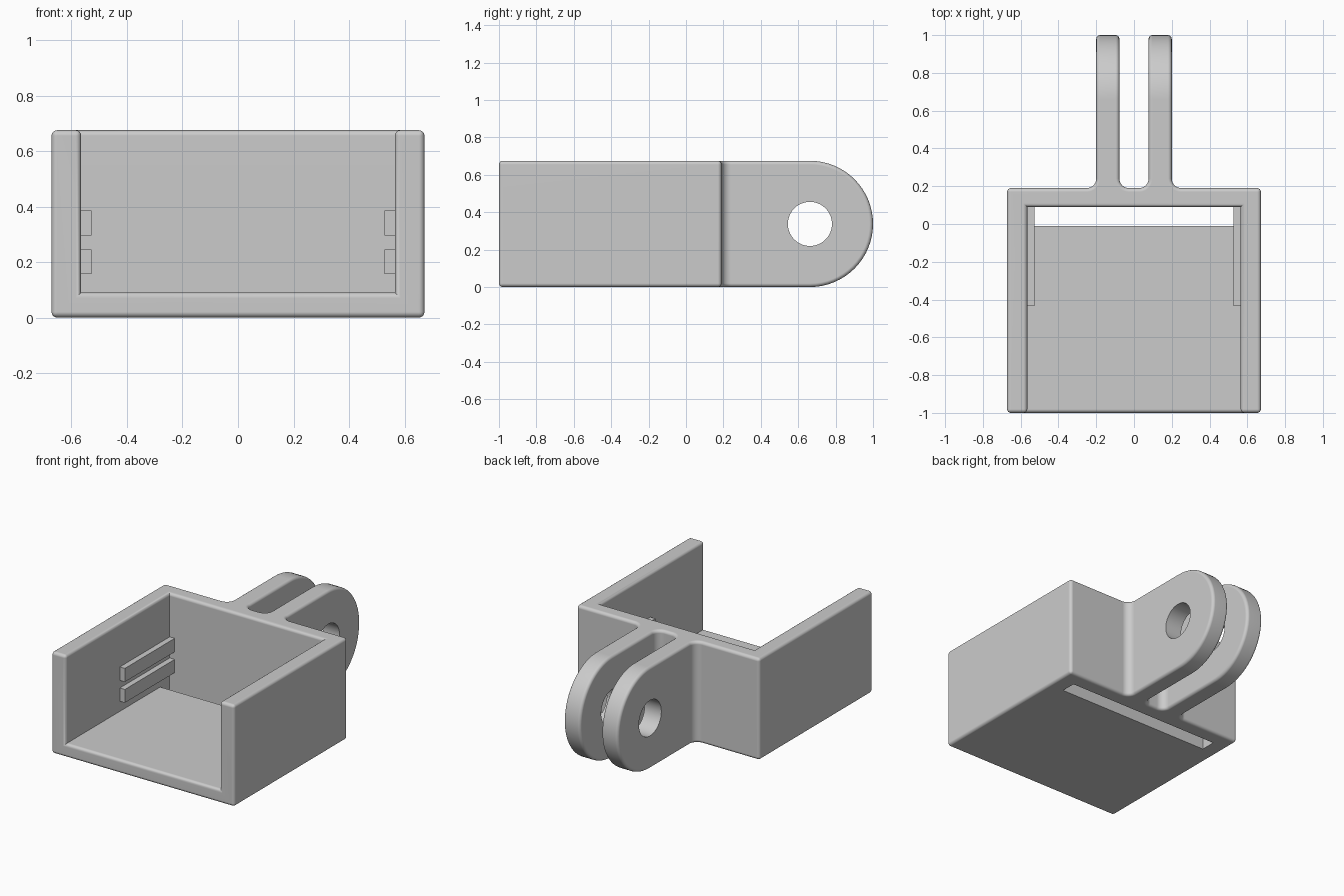
import bpy, bmesh
from math import sin, cos, pi, radians
from mathutils import Vector

cube = bpy.data.objects.get("Cube")
if cube:
    bpy.data.objects.remove(cube)

HEIGHT, HALF_W, BACK = 0.675, 0.672, 0.19
INNER, FLOOR, ROUND = 0.565, 0.09, 0.02

grey = bpy.data.materials.new("plain grey")
grey.use_nodes = True
tone = (0.6, 0.6, 0.6, 1)
grey.diffuse_color = tone
grey.node_tree.nodes["Principled BSDF"].inputs["Base Color"].default_value = tone


def arc(cx, cy, r, start, end, n):
    angles = [radians(start + (end - start) * i / n) for i in range(n + 1)]
    return [(cx + r * cos(a), cy + r * sin(a)) for a in angles]


def prism(name, points, low, high, axis):
    """Extrude a closed profile along z (xy points) or x (yz points)."""
    bm = bmesh.new()
    place = (lambda p: (p[0], p[1], low)) if axis == "z" else (lambda p: (low, p[0], p[1]))
    face = bm.faces.new([bm.verts.new(place(p)) for p in points])
    depth = high - low
    move = Vector((0, 0, depth)) if axis == "z" else Vector((depth, 0, 0))
    new = bmesh.ops.extrude_face_region(bm, geom=[face])["geom"]
    bmesh.ops.translate(bm, vec=move, verts=[g for g in new if isinstance(g, bmesh.types.BMVert)])
    bmesh.ops.recalc_face_normals(bm, faces=bm.faces[:])
    mesh = bpy.data.meshes.new(name)
    bm.to_mesh(mesh)
    bm.free()
    mesh.materials.append(grey)
    obj = bpy.data.objects.new(name, mesh)
    bpy.context.collection.objects.link(obj)
    return obj


def activate(obj):
    bpy.ops.object.select_all(action="DESELECT")
    obj.select_set(True)
    bpy.context.view_layer.objects.active = obj


def combine(obj, tool, operation):
    """Apply a boolean and discard its tool."""
    mod = obj.modifiers.new("cut", "BOOLEAN")
    mod.operation, mod.solver, mod.object = operation, "EXACT", tool
    activate(obj)
    bpy.ops.object.modifier_apply(modifier=mod.name)
    bpy.data.objects.remove(tool)


# Plan outline: box with two filleted prongs at the back
fillet = 0.05
half = [(HALF_W, -1), (HALF_W, BACK)]
half += arc(0.2 + fillet, BACK + fillet, fillet, 270, 180, 8)
half += [(0.2, 1.1), (0.077, 1.1)]
half += arc(0.077 - fillet, BACK + fillet, fillet, 360, 270, 8)
outline = half + [(-x, y) for x, y in reversed(half)]
body = prism("holder_body", outline, -0.1, 0.8, "z")

# Side outline gives the height and the round prong ends
mid = HEIGHT / 2
side = [(-1.2, 0)] + arc(1 - mid, mid, mid, -90, 90, 32) + [(-1.2, HEIGHT)]
combine(body, prism("side_outline", side, -1, 1, "x"), "INTERSECT")

# Open tray and the slot through the floor at its back
tray = [(-1.2, FLOOR), (-0.01, FLOOR), (-0.01, -0.2), (0.09, -0.2), (0.09, 0.9), (-1.2, 0.9)]
combine(body, prism("tray_cutter", tray, -INNER, INNER, "x"), "DIFFERENCE")

# Round the outward edges, leaving the slot and inner corners crisp
bm = bmesh.new()
bm.from_mesh(body.data)
bmesh.ops.remove_doubles(bm, verts=bm.verts[:], dist=0.0001)
bmesh.ops.dissolve_limit(bm, angle_limit=radians(0.5), verts=bm.verts[:], edges=bm.edges[:])


def at_slot(edge):
    return all(-0.05 < v.co.y < 0.1 and v.co.z < 0.1 for v in edge.verts)


rims = [e for e in bm.edges if len(e.link_faces) == 2 and e.is_convex
        and e.calc_face_angle() > radians(50) and not at_slot(e)]
bmesh.ops.bevel(bm, geom=rims, offset=ROUND, offset_type="OFFSET", segments=4,
                profile=0.5, affect="EDGES", clamp_overlap=False)
bm.to_mesh(body.data)
bm.free()

# Bolt hole through both prongs
hole = arc(1 - mid, mid, 0.118, 0, 360, 40)[:-1]
combine(body, prism("hole_cutter", hole, -0.5, 0.5, "x"), "DIFFERENCE")
activate(body)
bpy.ops.object.shade_smooth_by_angle(angle=radians(35))
weighted = body.modifiers.new("even shading", "WEIGHTED_NORMAL")
weighted.keep_sharp = True

# Pairs of guide rails on the inner walls
for label, sign in (("left", 1), ("right", -1)):
    for level, low, high in (("lower", 0.157, 0.245), ("upper", 0.295, 0.385)):
        rail = [(-0.433, low), (0.095, low), (0.095, high), (-0.433, high)]
        ends = sorted((sign * 0.528, sign * (INNER + 0.01)))
        prism(f"{level}_{label}_rail", rail, *ends, "x")
